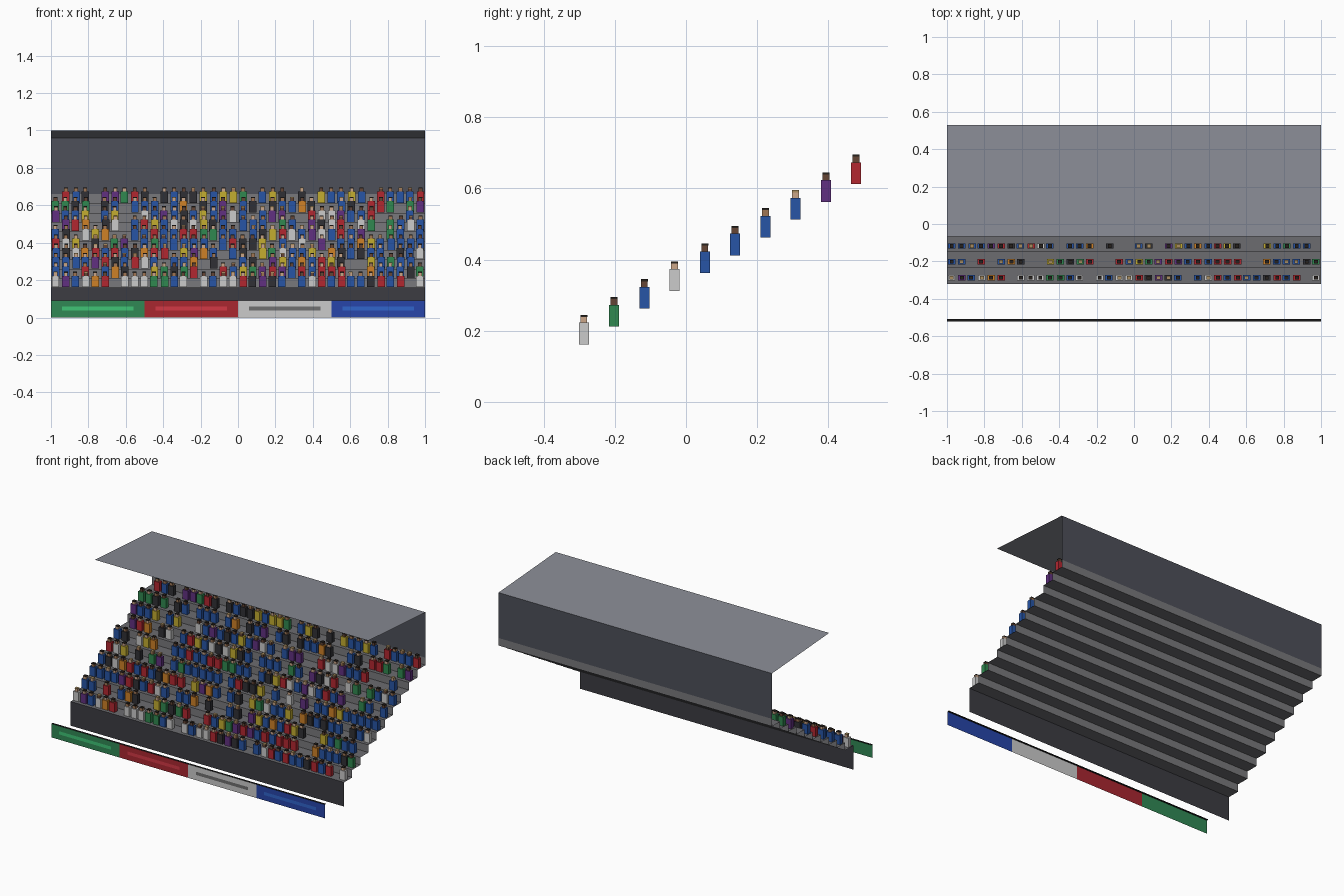
import bpy, bmesh, random
from mathutils import Matrix, Vector

if "Cube" in bpy.data.objects:
    bpy.data.objects.remove(bpy.data.objects["Cube"])

random.seed(7)
ROWS, DEPTH, RISE = 10, 0.085, 0.05
Y0, Z0, Y1 = -0.32, 0.16, 0.53
SEATS = 38


def material(name, rgb):
    m = bpy.data.materials.new(name)
    m.diffuse_color = (*rgb, 1)
    m.use_nodes = True
    m.node_tree.nodes["Principled BSDF"].inputs["Base Color"].default_value = m.diffuse_color
    return m


def finish(name, bm, mat):
    me = bpy.data.meshes.new(name)
    bm.to_mesh(me)
    bm.free()
    me.materials.append(mat)
    ob = bpy.data.objects.new(name, me)
    bpy.context.collection.objects.link(ob)
    return ob


def sheets(name, segments, mat, x0=-1, x1=1):
    """Flat strips running along x, one for each pair of (y, z) points."""
    bm = bmesh.new()
    for (ya, za), (yb, zb) in segments:
        pts = [(x0, ya, za), (x1, ya, za), (x1, yb, zb), (x0, yb, zb)]
        bm.faces.new([bm.verts.new(p) for p in pts])
    return finish(name, bm, mat)


def add_box(bm, x, y, z0, z1, w, d):
    m = Matrix.Translation((x, y, (z0 + z1) / 2)) @ Matrix.Diagonal(Vector((w, d, z1 - z0, 1)))
    bmesh.ops.create_cube(bm, size=1, matrix=m)


# Stand: front wall, steps, back wall and tilted roof
concrete = material("concrete", (0.15, 0.15, 0.16))
riser_grey = material("riser_grey", (0.19, 0.19, 0.20))
dark = material("dark_wall", (0.045, 0.045, 0.055))
wall_grey = material("wall_grey", (0.075, 0.08, 0.10))
roof_grey = material("roof_grey", (0.25, 0.26, 0.30))

treads, risers = [], []
for i in range(ROWS):
    y, z = Y0 + DEPTH * i, Z0 + RISE * i
    treads.append(((y, z), (y + DEPTH, z)))
    risers.append(((y + DEPTH, z), (y + DEPTH, z + RISE)))
sheets("front_wall", [((Y0, 0), (Y0, Z0))], dark)
sheets("step_treads", treads, concrete)
sheets("step_risers", risers, riser_grey)
sheets("back_wall", [((Y1, Z0 + RISE * ROWS), (Y1, 0.96))], wall_grey)
sheets("roof", [((-0.067, 1.0), (Y1, 0.96))], roof_grey)

# Pitch-side boards with a plain stripe and a dark top edge
boards = [("green", (0.03, 0.25, 0.09), (0.05, 0.55, 0.18)),
          ("red", (0.40, 0.02, 0.03), (0.65, 0.04, 0.06)),
          ("white", (0.60, 0.60, 0.60), (0.16, 0.16, 0.16)),
          ("blue", (0.02, 0.06, 0.40), (0.03, 0.13, 0.60))]
for i, (name, base, stripe) in enumerate(boards):
    x = -1 + 0.5 * i
    sheets(name + "_board", [((-0.522, 0), (-0.522, 0.09))],
           material(name + "_board", base), x, x + 0.5)
    sheets(name + "_board_stripe", [((-0.526, 0.037), (-0.526, 0.058))],
           material(name + "_stripe", stripe), x + 0.06, x + 0.44)
sheets("board_top_edge", [((-0.522, 0.09), (-0.507, 0.09))],
       material("board_edge", (0.01, 0.01, 0.01)))

# Crowd: body, head and hair boxes gathered by colour
shirts = {"blue": (0.02, 0.09, 0.38), "black": (0.03, 0.03, 0.035),
          "red": (0.45, 0.02, 0.03), "white": (0.62, 0.62, 0.62),
          "green": (0.03, 0.25, 0.08), "yellow": (0.55, 0.42, 0.03),
          "purple": (0.12, 0.03, 0.22), "orange": (0.62, 0.22, 0.02)}
weights = [30, 14, 13, 13, 9, 9, 6, 7]
skins = {"light": (0.60, 0.38, 0.25), "tan": (0.35, 0.18, 0.09), "brown": (0.13, 0.06, 0.035)}
hairs = {"dark": (0.02, 0.015, 0.012), "fair": (0.40, 0.27, 0.12)}
body = {k: bmesh.new() for k in shirts}
head = {k: bmesh.new() for k in skins}
hair = {k: bmesh.new() for k in hairs}

pitch = 2 / SEATS
for row in range(ROWS):
    y = Y0 + DEPTH * row + 0.033
    z = Z0 + RISE * row + 0.002
    for s in range(SEATS):
        if random.random() > 0.8:
            continue
        x = -1 + pitch * (s + 0.5) + random.uniform(-0.003, 0.003)
        shirt = random.choices(list(shirts), weights)[0]
        add_box(body[shirt], x, y, z, z + 0.061, 0.04, 0.028)
        add_box(head[random.choice(list(skins))], x, y, z + 0.061, z + 0.077, 0.02, 0.019)
        add_box(hair[random.choices(list(hairs), [4, 1])[0]], x, y,
                z + 0.077, z + 0.083, 0.021, 0.02)

for part, groups, colours in (("shirts", body, shirts), ("heads", head, skins),
                              ("hair", hair, hairs)):
    for k, bm in groups.items():
        name = f"crowd_{k}_{part}"
        finish(name, bm, material(name, colours[k]))
